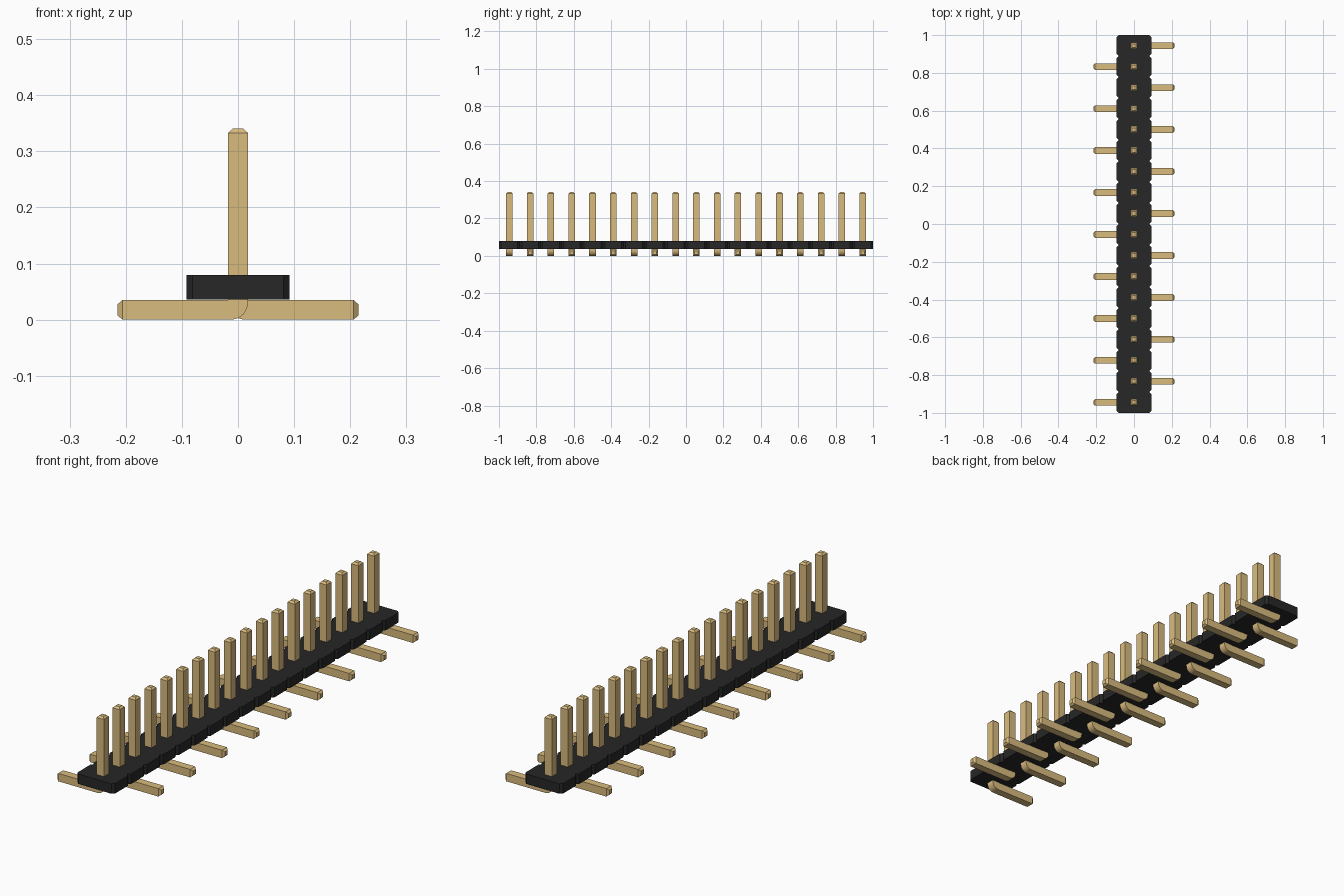
import bpy, bmesh, math

cube = bpy.data.objects.get("Cube")
if cube:
    bpy.data.objects.remove(cube)

COUNT = 18
PITCH = 2 / COUNT
H = 0.0175                      # half thickness of a pin
BASE, TOP = 0.036, 0.08         # bottom and top of the housing


def material(name, rgb):
    m = bpy.data.materials.new(name)
    m.use_nodes = True
    m.diffuse_color = (*rgb, 1)
    m.node_tree.nodes["Principled BSDF"].inputs["Base Color"].default_value = (*rgb, 1)
    return m


gold = material("gold", (0.70, 0.50, 0.21))
black = material("black plastic", (0.02, 0.02, 0.02))


def finish(bm, name, mat):
    bmesh.ops.remove_doubles(bm, verts=bm.verts, dist=1e-5)
    bmesh.ops.recalc_face_normals(bm, faces=bm.faces)
    mesh = bpy.data.meshes.new(name)
    bm.to_mesh(mesh)
    bm.free()
    mesh.materials.append(mat)
    obj = bpy.data.objects.new(name, mesh)
    bpy.context.collection.objects.link(obj)
    return obj


# Housing: notched outline, one bevelled segment per pin
def housing():
    half, cut = 0.092, 0.011
    right = []
    for i in range(COUNT):
        y = -1 + i * PITCH
        right += [(half - cut, y), (half, y + cut),
                  (half, y + PITCH - cut), (half - cut, y + PITCH)]
    right = list(dict.fromkeys((x, round(y, 5)) for x, y in right))
    outline = right + [(-x, y) for x, y in reversed(right)]
    bm = bmesh.new()
    face = bm.faces.new([bm.verts.new((x, y, BASE)) for x, y in outline])
    top = bmesh.ops.extrude_face_region(bm, geom=[face])["geom"]
    bmesh.ops.translate(bm, vec=(0, 0, TOP - BASE),
                        verts=[v for v in top if isinstance(v, bmesh.types.BMVert)])
    return finish(bm, "housing", black)


# Pin: square section swept down the post, round the bend and out along the foot
def pin(name, side, y):
    radius, tip = 0.03, 0.0095
    rings = [((tip, 0.341), (-tip, 0.341), tip),
             ((H, 0.333), (-H, 0.333), H)]
    for i in range(7):
        a = i * math.pi / 12
        outer = (-H + radius * (1 - math.cos(a)), radius * (1 - math.sin(a)))
        rings.append(((H, 2 * H), outer, H))
    rings += [((0.206, 2 * H), (0.206, 0), H),
              ((0.215, H + tip), (0.215, H - tip), tip)]
    bm = bmesh.new()
    loops = []
    for inner, outer, w in rings:
        corners = [(inner, -w), (outer, -w), (outer, w), (inner, w)]
        loops.append([bm.verts.new((side * p[0], y + dy, p[1])) for p, dy in corners])
    for a, b in zip(loops, loops[1:]):
        for k in range(4):
            n = (k + 1) % 4
            bm.faces.new((a[k], a[n], b[n], b[k]))
    bm.faces.new(loops[0])
    bm.faces.new(loops[-1])
    return finish(bm, name, gold)


housing()
pins = [pin(f"pin_{i + 1}", 1 if i % 2 else -1, -1 + (i + 0.5) * PITCH)
        for i in range(COUNT)]

# Smooth only the rounded bends
for obj in pins:
    obj.select_set(True)
bpy.context.view_layer.objects.active = pins[0]
bpy.ops.object.shade_smooth_by_angle(angle=math.radians(30))
